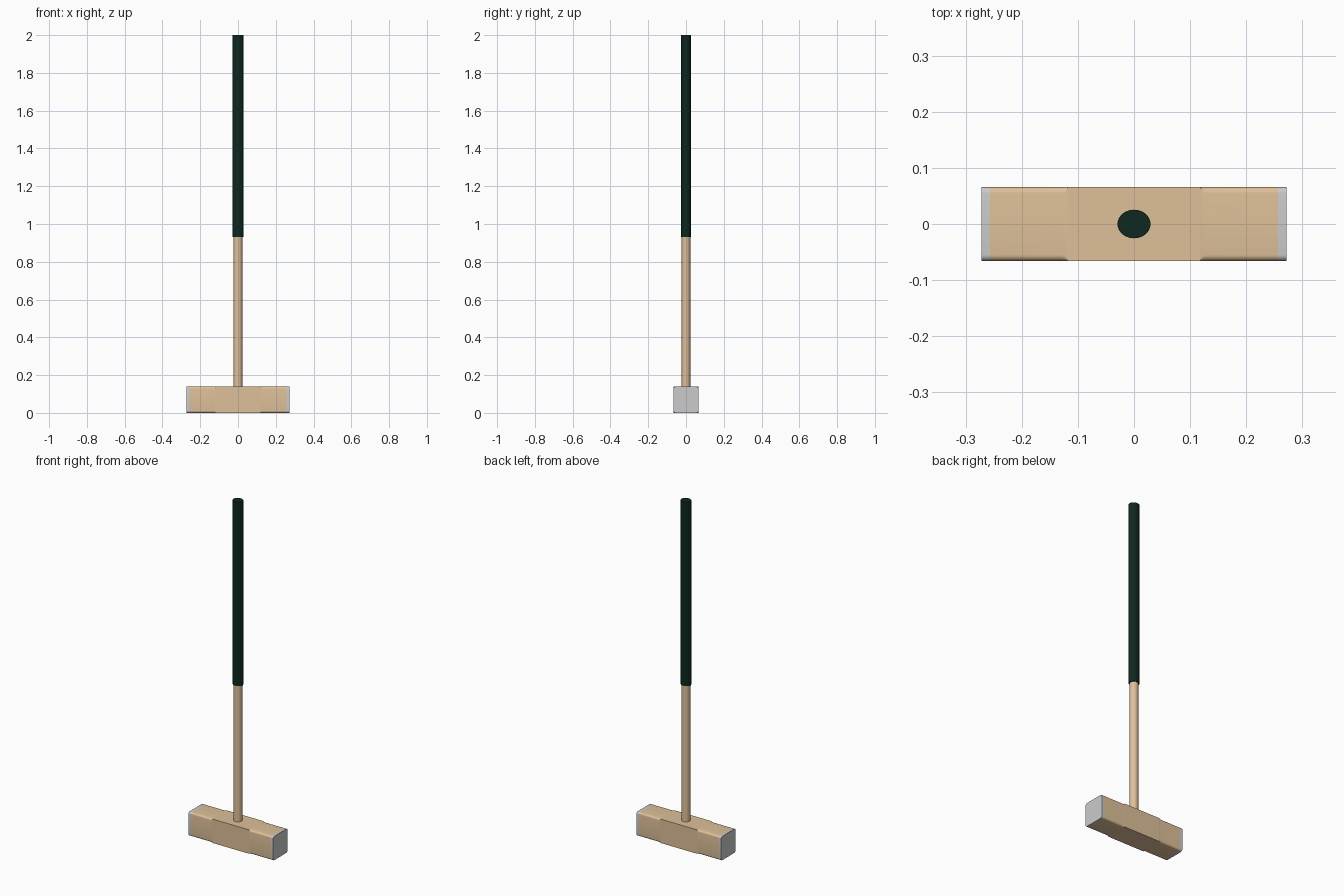
import bpy, bmesh
from math import sin, cos, pi, sqrt

if "Cube" in bpy.data.objects:
    bpy.data.objects.remove(bpy.data.objects["Cube"])

HALF_W, H, R = 0.066, 0.139, 0.011      # head half width, height, edge rounding
END, CAP, STOP = 0.272, 0.257, 0.118    # head end, cap joint, where rounding stops


def material(name, rgb):
    m = bpy.data.materials.new(name)
    m.diffuse_color = (*rgb, 1)
    m.use_nodes = True
    m.node_tree.nodes["Principled BSDF"].inputs["Base Color"].default_value = m.diffuse_color
    return m


wood = material("wood", (0.73, 0.53, 0.32))
green = material("dark_green", (0.004, 0.021, 0.014))


def loft(name, rings, mat=None):
    """Skin matching rings of points and close both ends."""
    bm = bmesh.new()
    rows = [[bm.verts.new(p) for p in ring] for ring in rings]
    n = len(rows[0])
    for a, b in zip(rows, rows[1:]):
        for i in range(n):
            j = (i + 1) % n
            bm.faces.new((a[i], a[j], b[j], b[i]))
    bm.faces.new(rows[0][::-1])
    bm.faces.new(rows[-1])
    bmesh.ops.remove_doubles(bm, verts=bm.verts, dist=1e-5)
    bmesh.ops.recalc_face_normals(bm, faces=bm.faces)
    me = bpy.data.meshes.new(name)
    bm.to_mesh(me)
    bm.free()
    ob = bpy.data.objects.new(name, me)
    bpy.context.collection.objects.link(ob)
    if mat:
        me.materials.append(mat)
    bpy.ops.object.select_all(action='DESELECT')
    ob.select_set(True)
    bpy.context.view_layer.objects.active = ob
    bpy.ops.object.shade_smooth_by_angle(angle=pi / 6)
    return ob


def section(x, r, steps=6):
    """Rounded-corner head outline at a given x."""
    pts = []
    for k, (sy, sz) in enumerate([(1, 1), (-1, 1), (-1, -1), (1, -1)]):
        for s in range(steps + 1):
            a = (k + s / steps) * pi / 2
            pts.append((x, sy * (HALF_W - r) + r * cos(a),
                        H / 2 + sz * (H / 2 - r) + r * sin(a)))
    return pts


def ellipse(z, rx, ry, n=32):
    return [(rx * cos(2 * pi * i / n), ry * sin(2 * pi * i / n), z) for i in range(n)]


# Wooden head: square in the middle, edges rounded towards both ends
runout = [(STOP + R * t, R * sqrt(1 - (1 - t) ** 2))
          for t in (0, 0.04, 0.15, 0.35, 0.65, 1)]
half = runout + [(CAP, R)]
stations = [(-x, r) for x, r in reversed(half)] + half
loft("head", [section(x, r) for x, r in stations], wood)

# Striking faces
for side, name in ((-1, "left_end_cap"), (1, "right_end_cap")):
    loft(name, [section(side * CAP, R), section(side * END, R)])

# Shaft and grip
loft("shaft", [ellipse(0.13, 0.0235, 0.0225), ellipse(0.95, 0.0235, 0.0225)], wood)
loft("grip", [ellipse(0.93, 0.0295, 0.0255), ellipse(2.0, 0.0295, 0.0255)], green)
